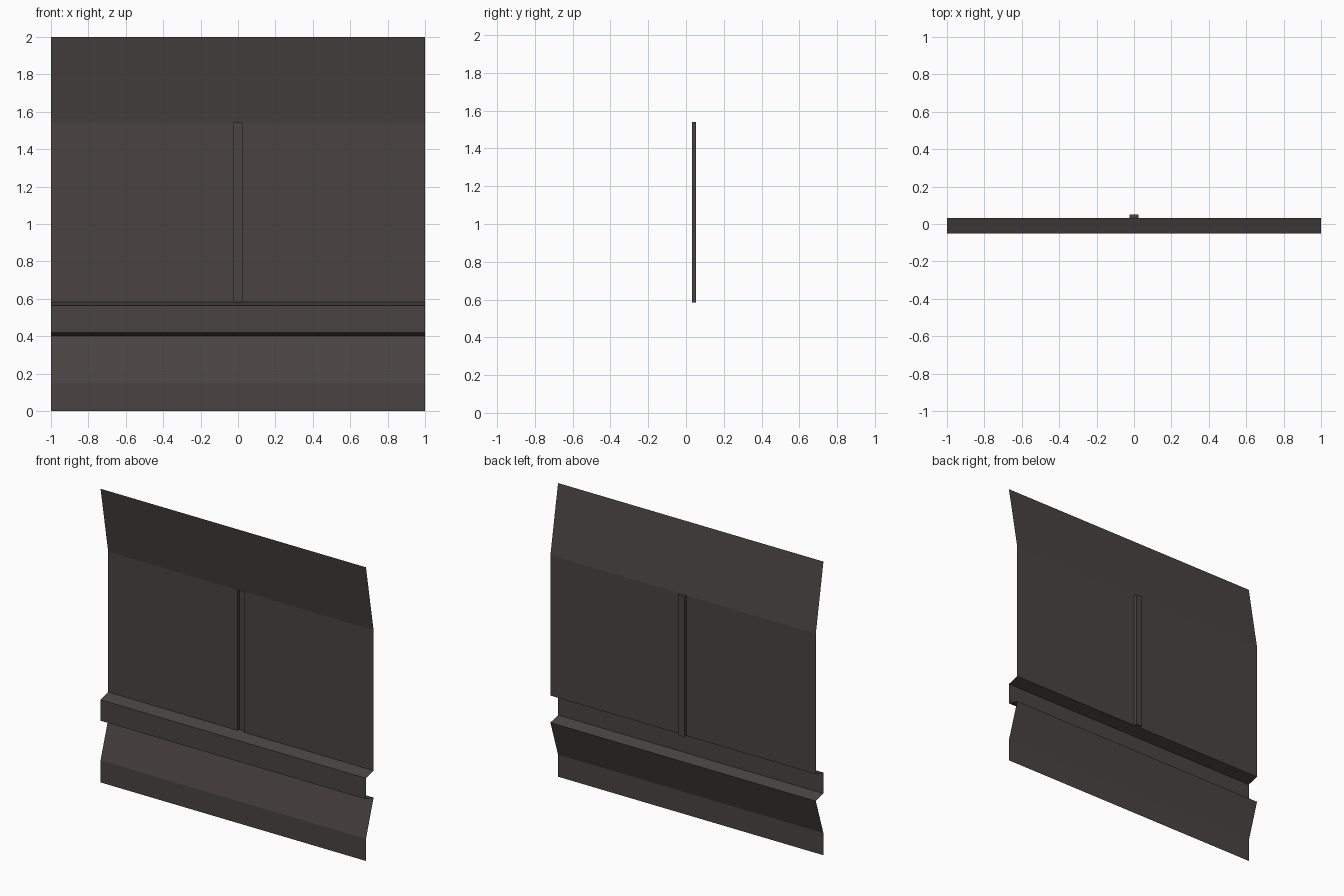
import bpy
import bmesh

cube = bpy.data.objects.get("Cube")
if cube:
    bpy.data.objects.remove(cube, do_unlink=True)

FRONT, BACK, GROOVE = -0.051, 0.031, 0.021
HALF_GROOVE = 0.024

# One flat colour
color = (0.067, 0.057, 0.055, 1)
mat = bpy.data.materials.new("dark warm grey")
mat.use_nodes = True
mat.diffuse_color = color
mat.node_tree.nodes["Principled BSDF"].inputs["Base Color"].default_value = color

# Folded sheet section (y, z): skirting, slope, ledge, wall, leaning top
profile = [(FRONT, 0), (FRONT, 0.15), (BACK, 0.4), (FRONT, 0.42),
           (FRONT, 0.563), (BACK, 0.584), (BACK, 1.54), (FRONT, 2)]
WALL = 5
columns = [-1, -HALF_GROOVE, HALF_GROOVE, 1]

bm = bmesh.new()
rows = [[bm.verts.new((x, y, z)) for x in columns] for y, z in profile]
groove_face = None
for i, (low, high) in enumerate(zip(rows, rows[1:])):
    for j in range(len(columns) - 1):
        face = bm.faces.new((low[j], low[j + 1], high[j + 1], high[j]))
        if i == WALL and j == 1:
            groove_face = face

# Upright groove pressed back through the middle of the wall
pressed = bmesh.ops.extrude_face_region(bm, geom=[groove_face])["geom"]
bmesh.ops.translate(bm, vec=(0, GROOVE, 0),
                    verts=[v for v in pressed if isinstance(v, bmesh.types.BMVert)])
if groove_face.is_valid:
    bmesh.ops.delete(bm, geom=[groove_face], context='FACES_ONLY')

# Merge the flat strips outside the groove
bmesh.ops.dissolve_limit(bm, angle_limit=0.01, verts=bm.verts, edges=bm.edges)

mesh = bpy.data.meshes.new("wall_panel")
bm.to_mesh(mesh)
bm.free()
mesh.materials.append(mat)
panel = bpy.data.objects.new("wall_panel", mesh)
bpy.context.collection.objects.link(panel)
